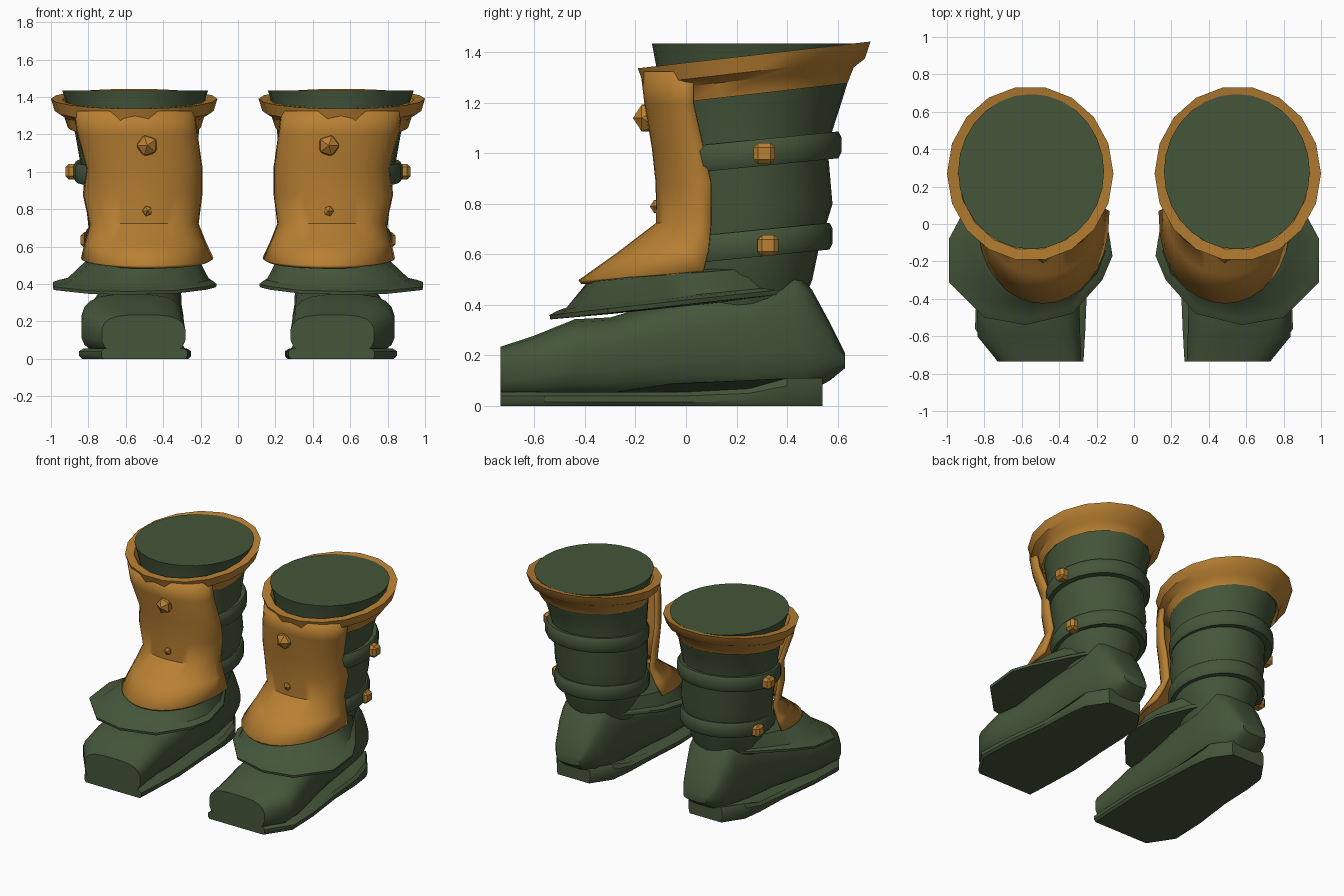
import bpy, bmesh, math
from mathutils import Matrix, Vector

if "Cube" in bpy.data.objects:
    bpy.data.objects.remove(bpy.data.objects["Cube"])


def material(name, colour):
    m = bpy.data.materials.new(name)
    m.diffuse_color = (*colour, 1)
    m.use_nodes = True
    m.node_tree.nodes["Principled BSDF"].inputs["Base Color"].default_value = m.diffuse_color
    return m


GREEN = material("dark green", (0.058, 0.092, 0.042))
ORANGE = material("tan orange", (0.48, 0.215, 0.032))


def finish(name, bm, mat, angle=40, thickness=0):
    """Turn a bmesh into an object, mirrored to make the second boot."""
    bmesh.ops.recalc_face_normals(bm, faces=bm.faces)
    me = bpy.data.meshes.new(name)
    bm.to_mesh(me)
    bm.free()
    me.materials.append(mat)
    ob = bpy.data.objects.new(name, me)
    bpy.context.collection.objects.link(ob)
    bpy.ops.object.select_all(action='DESELECT')
    ob.select_set(True)
    bpy.context.view_layer.objects.active = ob
    if angle:
        bpy.ops.object.shade_smooth_by_angle(angle=math.radians(angle))
    if thickness:
        s = ob.modifiers.new("shell", 'SOLIDIFY')
        s.thickness = thickness
        s.offset = 0
    ob.modifiers.new("second_boot", 'MIRROR')
    return ob


def loft(rings, closed=True, caps=True, loop=False):
    """Skin a list of equal-length point rings."""
    bm = bmesh.new()
    rows = [[bm.verts.new(p) for p in r] for r in rings]
    n = len(rows[0])
    pairs = list(zip(rows, rows[1:])) + ([(rows[-1], rows[0])] if loop else [])
    for a, b in pairs:
        for i in range(n if closed else n - 1):
            j = (i + 1) % n
            bm.faces.new((a[i], a[j], b[j], b[i]))
    if caps and closed and not loop:
        bm.faces.new(rows[0])
        bm.faces.new(rows[-1])
    return bm


def ellipse(cx, cy, rx, ry, z, slope=0.0, n=28):
    """Ellipse whose height rises by slope along y, z given at the centre."""
    pts = []
    for i in range(n):
        a = 2 * math.pi * i / n
        dy = ry * math.sin(a)
        pts.append((cx + rx * math.cos(a), cy + dy, z + slope * dy))
    return pts


# Leg tube with a flat closed top: z, cx, cy, rx, ry
leg = [(0.35, .51, .20, .19, .24), (0.50, .51, .22, .24, .28),
       (0.62, .51, .235, .28, .29), (0.80, .51, .25, .30, .33),
       (1.03, .53, .24, .31, .32), (1.20, .54, .255, .33, .36),
       (1.33, .55, .27, .355, .385), (1.435, .55, .28, .39, .415)]
finish("leg", loft([ellipse(cx, cy, rx, ry, z) for z, cx, cy, rx, ry in leg]), GREEN)

# Flared, tilted cuff: rx, ry, centre height
cuff = [(.32, .34, 1.27), (.355, .375, 1.235), (.375, .40, 1.295),
        (.425, .445, 1.325), (.445, .468, 1.39), (.385, .41, 1.385)]
finish("cuff", loft([ellipse(.555, .27, rx, ry, z, 0.115, 18) for rx, ry, z in cuff],
                    loop=True), ORANGE)

# Shin guard, rows from top to foot: front z, front y, edge z, edge y, x range
guard = [(1.325, -.17, 1.325, .03, .24, .87), (1.20, -.155, 1.20, .03, .225, .85),
         (1.02, -.125, 1.02, .07, .20, .80), (0.88, -.11, 0.88, .10, .20, .82),
         (0.72, -.11, 0.72, .10, .22, .785), (0.60, -.265, 0.62, .09, .18, .81),
         (0.49, -.42, 0.535, .07, .14, .83)]
rows = []
for zf, yf, zb, yb, x0, x1 in guard:
    row = []
    for i in range(17):
        t = math.pi * i / 16
        s = max(0.0, math.sin(t)) ** 0.85
        row.append(((x0 + x1) / 2 - (x1 - x0) / 2 * math.cos(t),
                    yb + (yf - yb) * s, zb + (zf - zb) * s))
    rows.append(row)
finish("shin_guard", loft(rows, closed=False), ORANGE, 50, 0.02)

# Two rounded straps around the leg: cx, cy, rx, ry, z
for name, cx, cy, rx, ry, z in (("upper_strap", .535, .265, .345, .35, 1.0),
                                ("lower_strap", .51, .245, .31, .335, .64)):
    section = [(-.06, -.05), (-.012, -.053), (0, -.03), (0, .03), (-.012, .053), (-.06, .05)]
    finish(name, loft([ellipse(cx, cy, rx + d, ry + d, z + h, 0.1) for d, h in section],
                      loop=True), GREEN, 50)

# Flared skirt over the instep
inner = [(.20, -.12), (.23, -.22), (.34, -.34), (.52, -.39), (.70, -.35), (.80, -.25), (.82, -.08),
         (.80, .06), (.74, .25), (.60, .44), (.43, .44), (.29, .25), (.22, .05)]
outer = [(.115, -.17), (.17, -.30), (.33, -.48), (.58, -.54), (.80, -.50), (.99, -.31), (.99, -.08),
         (.92, .05), (.78, .25), (.62, .46), (.42, .46), (.27, .25), (.15, .05)]


def skirt_ring(t, drop=0.0, tuck=1.0):
    pts = []
    for (ax, ay), (bx, by) in zip(inner, outer):
        x, y = ax + (bx - ax) * t, ay + (by - ay) * t
        x, y = .51 + (x - .51) * tuck, .05 + (y - .05) * tuck
        top, low = .49 + (y + .40) * .085, .36 + (y + .54) * .11
        pts.append((x, y, top + (low - top) * t - drop))
    return pts


finish("skirt", loft([skirt_ring(0, -.01, .85), skirt_ring(0), skirt_ring(.55, .03),
                      skirt_ring(.8, .01), skirt_ring(1), skirt_ring(.98, .02),
                      skirt_ring(.8, .045, .6)]), GREEN, 35)

# Foot, cross-sections from toe to heel: y, x range, z range
foot = [(-.735, .28, .73, .02, .235), (-.60, .285, .84, .02, .28),
        (-.44, .29, .84, .02, .345), (-.30, .29, .81, .02, .352),
        (0, .30, .76, .03, .44), (.25, .30, .73, .03, .50), (.43, .32, .71, .04, .55),
        (.50, .35, .69, .06, .46), (.57, .38, .66, .10, .33), (.63, .42, .61, .15, .21)]


def power(v, e):
    return math.copysign(abs(v) ** e, v)


rings = []
for y, x0, x1, z0, z1 in foot:
    ring = []
    for i in range(20):
        a = 2 * math.pi * (i + .5) / 20
        ring.append(((x0 + x1) / 2 + (x1 - x0) / 2 * power(math.cos(a), .6), y,
                     (z0 + z1) / 2 + (z1 - z0) / 2 * power(math.sin(a), .7)))
    rings.append(ring)
finish("foot", loft(rings), GREEN)

# Sole plate, thicker under the heel
sole = [(.27, -.735), (.73, -.735), (.85, -.56), (.84, -.30), (.80, 0), (.79, .25), (.77, .40),
        (.67, .54), (.40, .54), (.30, .40), (.28, .25), (.27, 0), (.25, -.30), (.26, -.56)]


def sole_ring(inset, height):
    pts = []
    for x, y in sole:
        k = min(1, max(0, (y - .2) / .2))
        pts.append((.55 + (x - .55) * (1 - inset), y, height * (1 + k)))
    return pts


finish("sole", loft([sole_ring(.05, 0), sole_ring(0, .015), sole_ring(0, .04),
                     sole_ring(.08, .055)]), GREEN, 35)

# Pointed studs on the front of the guard
for name, z, y, r in (("large_front_stud", 1.14, -.148, .062), ("small_front_stud", .79, -.113, .03)):
    bm = bmesh.new()
    bmesh.ops.create_icosphere(bm, subdivisions=1, radius=r,
                               matrix=Matrix.Translation((.485, y, z)) @ Matrix.Rotation(math.pi / 2, 4, 'X'))
    finish(name, bm, ORANGE, 0)

# Chamfered block studs on the outer side of the straps
for name, x, y, z in (("upper_side_stud", .88, .31, 1.0), ("lower_side_stud", .80, .325, .635)):
    bm = bmesh.new()
    bmesh.ops.create_cube(bm, size=.084, matrix=Matrix.Translation((x, y, z)))
    bmesh.ops.bevel(bm, geom=bm.edges[:], offset=.018, segments=1, affect='EDGES')
    finish(name, bm, ORANGE, 0)
